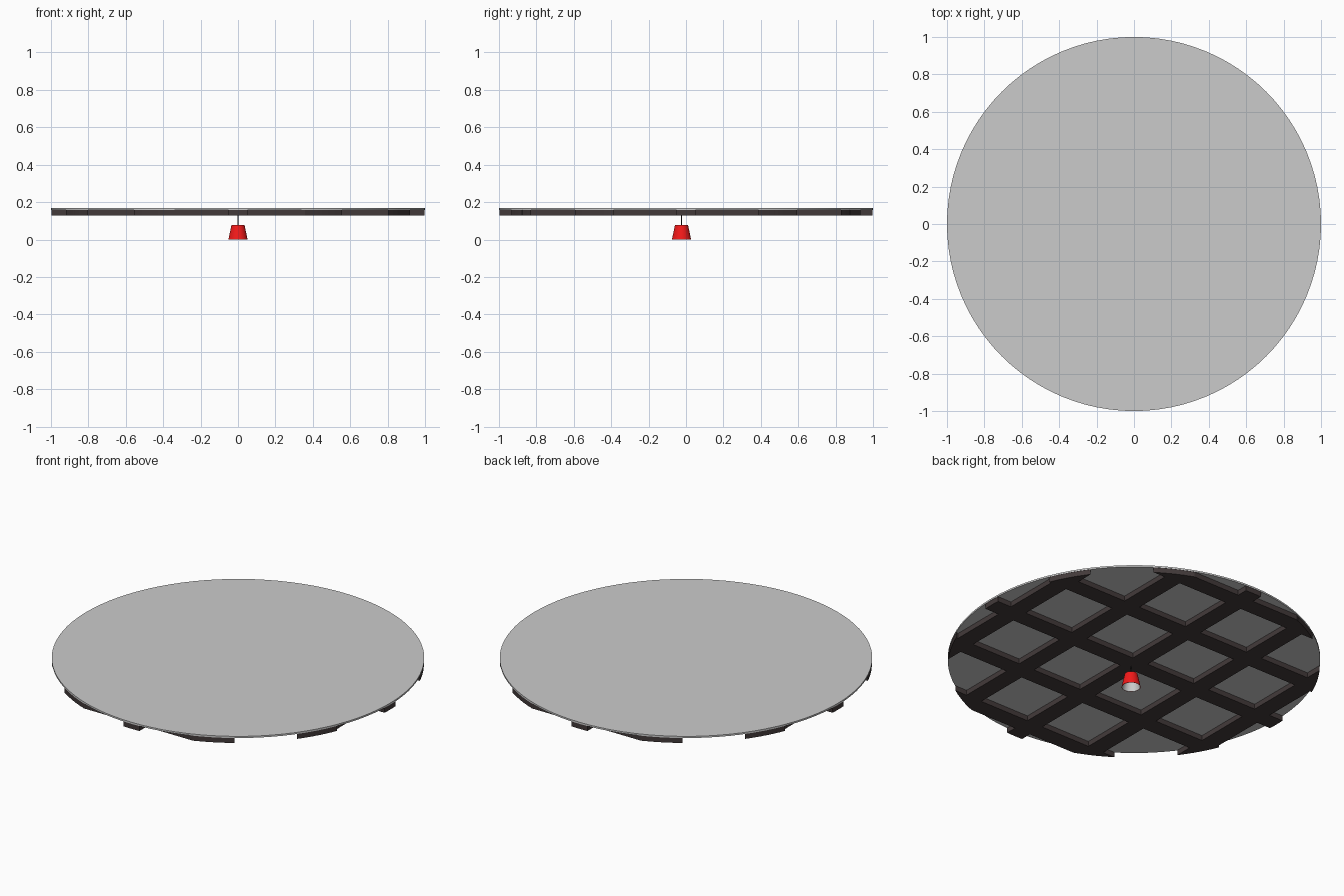
import bpy, bmesh, math

if "Cube" in bpy.data.objects:
    bpy.data.objects.remove(bpy.data.objects["Cube"])

R = 1.0                      # disc radius
Z_BEAM, Z_DISC, Z_TOP = 0.128, 0.158, 0.168
LAMP = (0.0, -0.024)


def material(name, color):
    m = bpy.data.materials.new(name)
    m.diffuse_color = (*color, 1)
    m.use_nodes = True
    m.node_tree.nodes["Principled BSDF"].inputs["Base Color"].default_value = m.diffuse_color
    return m


def finish(name, bm, mat=None, smooth=False):
    bmesh.ops.recalc_face_normals(bm, faces=bm.faces)
    me = bpy.data.meshes.new(name)
    bm.to_mesh(me)
    bm.free()
    ob = bpy.data.objects.new(name, me)
    bpy.context.collection.objects.link(ob)
    if mat:
        me.materials.append(mat)
    if smooth:
        bpy.ops.object.select_all(action='DESELECT')
        bpy.context.view_layer.objects.active = ob
        ob.select_set(True)
        bpy.ops.object.shade_smooth_by_angle(angle=math.radians(35))
    return ob


def prism(name, pts, z0, z1, mat=None, smooth=False):
    bm = bmesh.new()
    face = bm.faces.new([bm.verts.new((x, y, z0)) for x, y in pts])
    ext = bmesh.ops.extrude_face_region(bm, geom=[face])
    for v in ext["geom"]:
        if isinstance(v, bmesh.types.BMVert):
            v.co.z = z1
    return finish(name, bm, mat, smooth)


def lathe(name, profile, center, mat=None, steps=32):
    bm = bmesh.new()
    vs = [bm.verts.new((center[0] + r, center[1], z)) for r, z in profile]
    edges = [bm.edges.new(p) for p in zip(vs, vs[1:])]
    bmesh.ops.spin(bm, geom=vs + edges, cent=(*center, 0), axis=(0, 0, 1),
                   angle=math.tau, steps=steps)
    bmesh.ops.remove_doubles(bm, verts=bm.verts, dist=1e-5)
    return finish(name, bm, mat, True)


wood = material("dark_wood", (0.055, 0.042, 0.042))
red = material("red_shade", (0.9, 0.01, 0.01))
black = material("black_cord", (0.02, 0.02, 0.02))

# ceiling disc
circle = [(R * math.cos(math.tau * i / 96), R * math.sin(math.tau * i / 96))
          for i in range(96)]
prism("ceiling_disc", circle, Z_DISC, Z_TOP, smooth=True)


# beams trimmed to the round outline
def beam(name, offset, swap, half=0.052, r=0.998):
    ys = [offset - half + 2 * half * i / 4 for i in range(5)]
    arc = [(math.sqrt(r * r - y * y), y) for y in ys]
    pts = arc + [(-x, y) for x, y in reversed(arc)]
    if swap:
        pts = [(y, x) for x, y in pts]
    prism(name, pts, Z_BEAM, Z_DISC, wood)


for i in range(-2, 3):
    beam(f"cross_beam_{i + 3}", 0.44 * i, False)
    beam(f"long_beam_{i + 3}", 0.427 * i, True)

# pendant lamp: shade, pale lining, cord
lathe("lamp_shade", [(0, 0.078), (0.035, 0.078), (0.051, 0), (0.049, 0)], LAMP, red)
lathe("shade_lining", [(0.049, 0), (0.033, 0.074), (0, 0.074)], LAMP)
lathe("lamp_cord", [(0, 0.076), (0.0025, 0.076), (0.0025, 0.13), (0, 0.13)],
      LAMP, black, 8)
